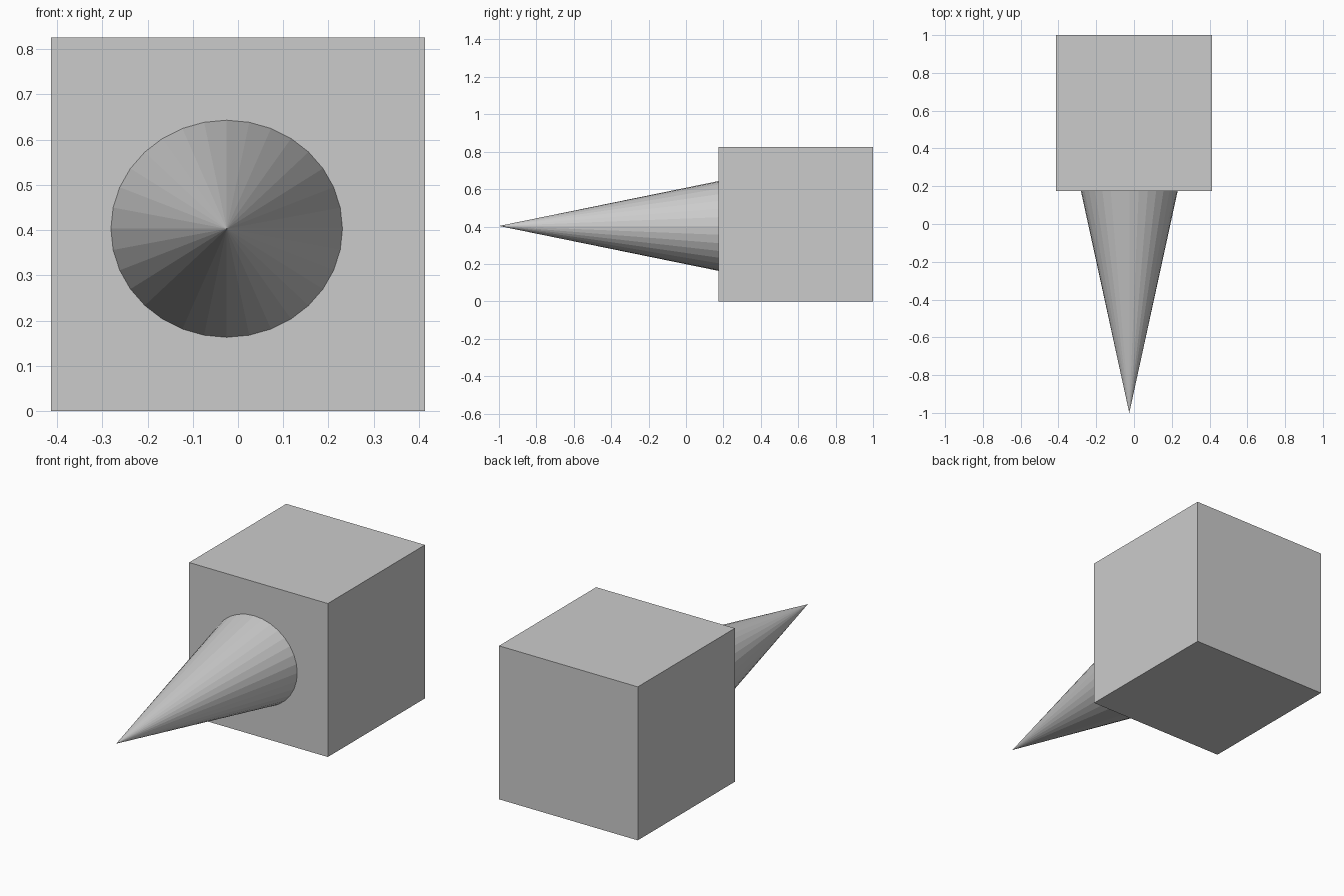
import bpy
from math import radians

if "Cube" in bpy.data.objects:
    bpy.data.objects.remove(bpy.data.objects["Cube"])

# Cube body at the back
SIDE = 0.826
bpy.ops.mesh.primitive_cube_add(size=1, location=(0, 1 - SIDE / 2, SIDE / 2))
body = bpy.context.object
body.name = "cube_body"
body.scale = (SIDE, SIDE, SIDE)

# Slightly oval, flat-faced spike pointing to the front
TIP, BASE = -1.0, 1 - SIDE
bpy.ops.mesh.primitive_cone_add(
    vertices=32, radius1=1, radius2=0, depth=1,
    location=(-0.025, (TIP + BASE) / 2, 0.403),
    rotation=(radians(90), 0, 0))
spike = bpy.context.object
spike.name = "front_spike"
spike.scale = (0.256, 0.24, BASE - TIP)
